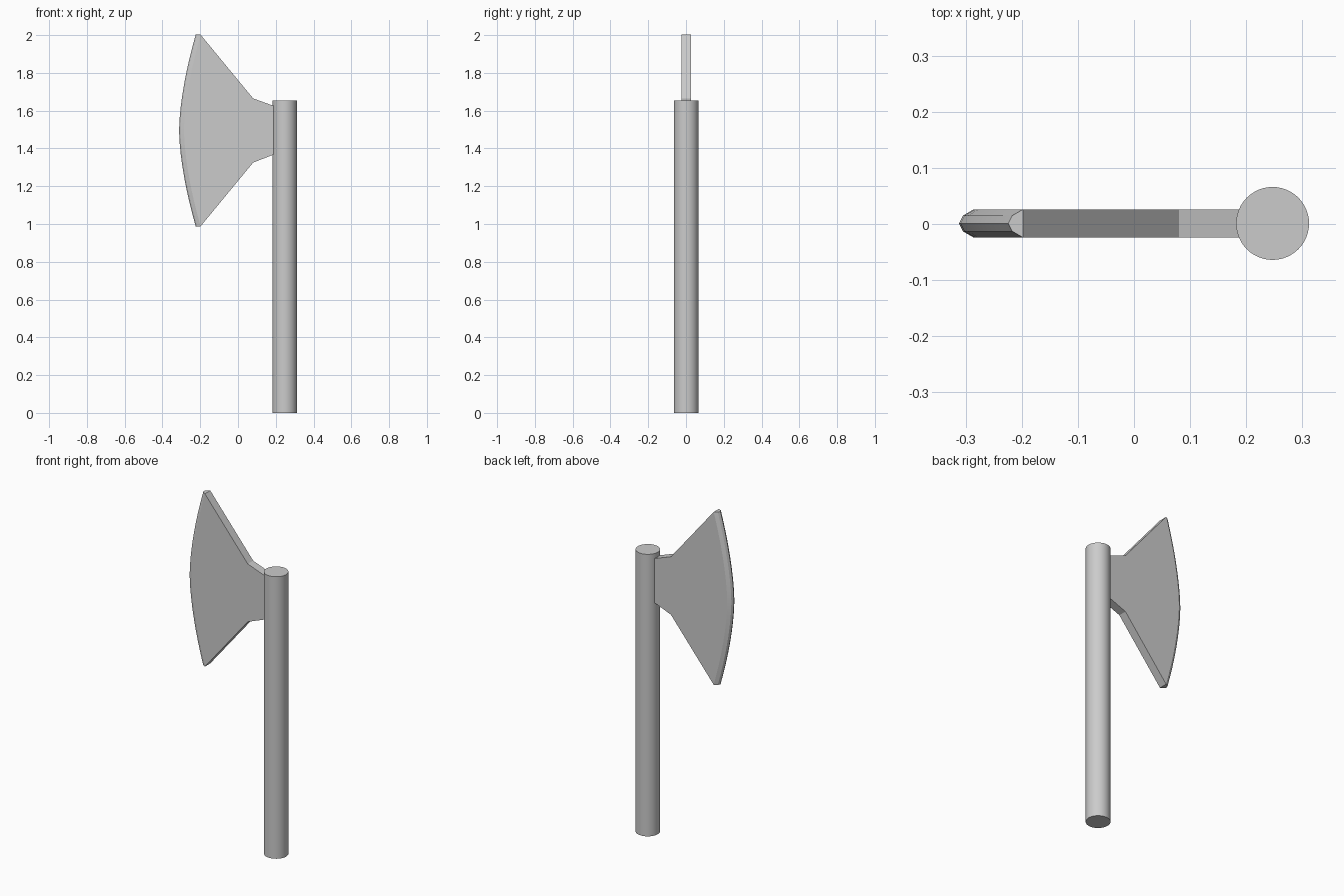
import bpy, bmesh

if "Cube" in bpy.data.objects:
    bpy.data.objects.remove(bpy.data.objects["Cube"])


def finish(bm, name):
    bmesh.ops.recalc_face_normals(bm, faces=bm.faces)
    mesh = bpy.data.meshes.new(name)
    bm.to_mesh(mesh)
    bm.free()
    ob = bpy.data.objects.new(name, mesh)
    bpy.context.collection.objects.link(ob)
    return ob


# Handle: plain round shaft
bpy.ops.mesh.primitive_cylinder_add(vertices=48, radius=0.065, depth=1.655,
                                    location=(0.247, 0.001, 0.8275))
handle = bpy.context.object
handle.name = "handle"
bpy.ops.object.shade_smooth_by_angle(angle=0.6)

# Blade: curved bevelled cutting edge, flat cheeks and a narrow neck
bm = bmesh.new()
section = [(0.026, -0.024), (0.007, -0.013), (0.0, 0.001), (0.007, 0.015), (0.026, 0.026)]
steps = 16
rows = []
for i in range(steps + 1):
    t = 2 * i / steps - 1
    x = -0.312 + 0.088 * abs(t) ** 1.65
    z = 1.495 + 0.507 * t
    rows.append([bm.verts.new((x + dx, y, z)) for dx, y in section])
for a, b in zip(rows, rows[1:]):
    for k in range(4):
        bm.faces.new((a[k], a[k + 1], b[k + 1], b[k]))

# Neck outline from upper horn to lower horn, on both cheeks
neck = [(0.08, 1.665), (0.19, 1.625), (0.19, 1.368), (0.08, 1.325)]
sides = []
for k, y in ((0, -0.024), (4, 0.026)):
    back = [bm.verts.new((x, y, z)) for x, z in neck]
    bm.faces.new([r[k] for r in rows] + back)
    sides.append([rows[-1][k]] + back + [rows[0][k]])
for j in range(5):
    bm.faces.new((sides[0][j], sides[0][j + 1], sides[1][j + 1], sides[1][j]))

# Horn tips
bm.faces.new(rows[0])
bm.faces.new(rows[-1])
blade = finish(bm, "blade")
bpy.ops.object.select_all(action='DESELECT')
blade.select_set(True)
bpy.context.view_layer.objects.active = blade
bpy.ops.object.shade_smooth_by_angle(angle=0.3)
